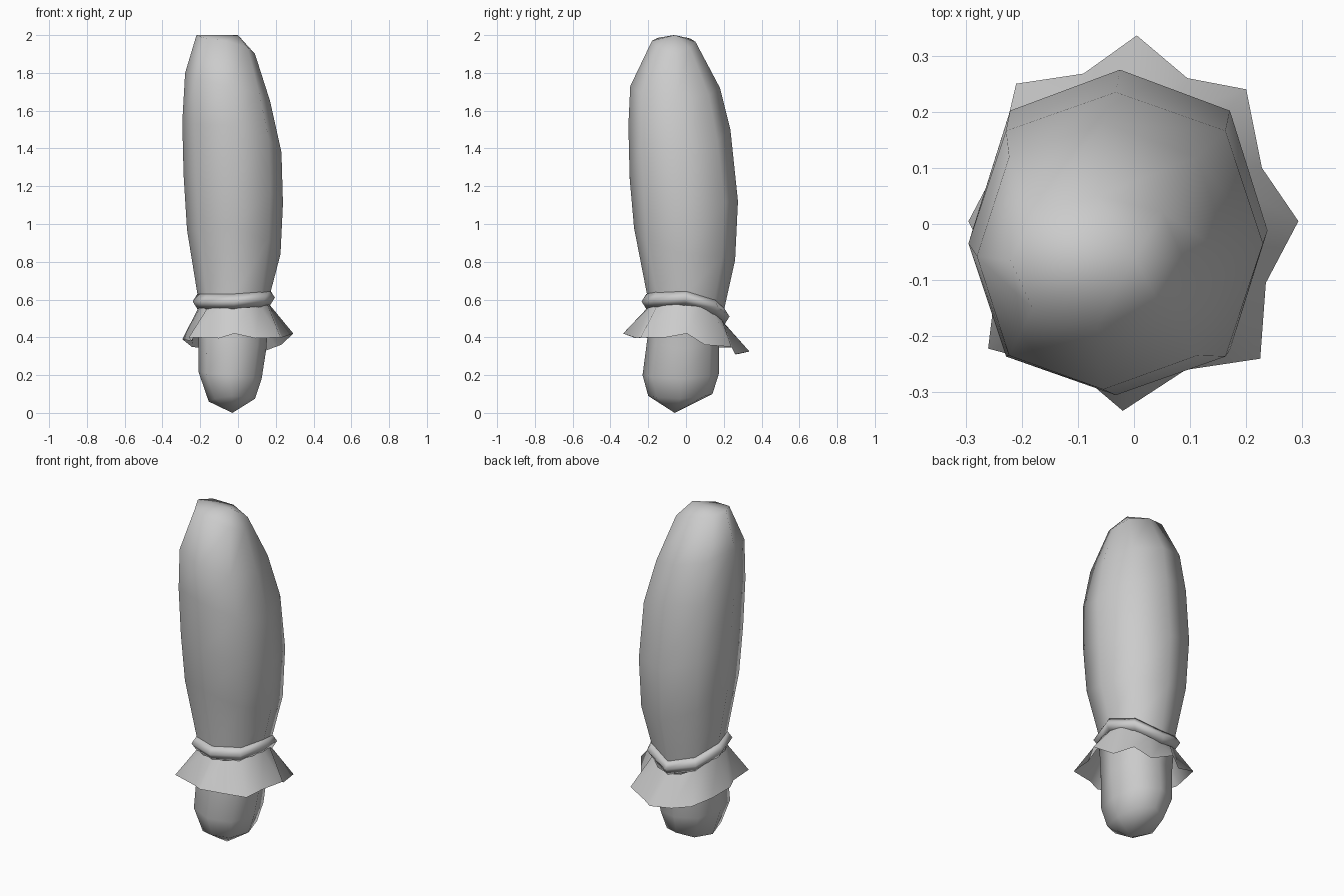
import bpy, math

if "Cube" in bpy.data.objects:
    bpy.data.objects.remove(bpy.data.objects["Cube"])

DIAG = 0.745 / math.sqrt(0.5)  # corners bulge slightly past a true ellipse


def loop(xl, xr, yf, yb, zl, zr, zf, zb, n=8, grow=0.0, lift=0.0):
    """Tilted, off-centre ring given by its left/right/front/back extremes and their heights."""
    cx, cy = (xl + xr) / 2, (yf + yb) / 2
    rx, ry = (xr - xl) / 2 + grow, (yb - yf) / 2 + grow
    pts = []
    for i in range(n):
        a = 2 * math.pi * i / n
        c, s = math.cos(a), math.sin(a)
        k = 1 + (DIAG - 1) * abs(math.sin(2 * a))
        z = c * c * (zr if c > 0 else zl) + s * s * (zb if s > 0 else zf)
        pts.append((cx + rx * c * k, cy + ry * s * k, z + lift))
    return pts


def skin(name, loops, bottom=None, top=None, closed=False, angle=180):
    """Bridge a stack of equal loops, optionally closing it with poles or into a torus."""
    n, m = len(loops[0]), len(loops)
    verts = [p for l in loops for p in l]
    faces = []
    for j in range(m if closed else m - 1):
        a, b = j * n, ((j + 1) % m) * n
        for i in range(n):
            k = (i + 1) % n
            faces.append((a + i, a + k, b + k, b + i))
    if bottom:
        verts.append(bottom)
        faces += [((i + 1) % n, i, len(verts) - 1) for i in range(n)]
    if top:
        verts.append(top)
        t = (m - 1) * n
        faces += [(t + i, t + (i + 1) % n, len(verts) - 1) for i in range(n)]
    me = bpy.data.meshes.new(name)
    me.from_pydata(verts, [], faces)
    ob = bpy.data.objects.new(name, me)
    bpy.context.collection.objects.link(ob)
    bpy.ops.object.select_all(action='DESELECT')
    ob.select_set(True)
    bpy.context.view_layer.objects.active = ob
    bpy.ops.object.shade_smooth_by_angle(angle=math.radians(angle))
    return ob


# stalk and tall closed cap: x left/right, y front/back, then heights in the same order
body = [
    (-0.155, 0.09, -0.20, 0.14, 0.06, 0.075, 0.09, 0.10),
    (-0.21, 0.125, -0.23, 0.175, 0.22, 0.18, 0.20, 0.21),
    (-0.21, 0.15, -0.205, 0.175, 0.40, 0.34, 0.39, 0.38),
    (-0.215, 0.17, -0.205, 0.20, 0.63, 0.63, 0.62, 0.54),
    (-0.27, 0.225, -0.275, 0.26, 0.97, 0.84, 0.98, 0.81),
    (-0.288, 0.238, -0.298, 0.275, 1.26, 1.11, 1.24, 1.12),
    (-0.295, 0.23, -0.305, 0.235, 1.54, 1.38, 1.52, 1.50),
    (-0.28, 0.17, -0.295, 0.18, 1.80, 1.65, 1.73, 1.72),
    (-0.22, 0.09, -0.18, 0.05, 2.00, 1.90, 1.97, 1.965),
]
skin("mushroom_body", [loop(*r) for r in body],
     bottom=(-0.03, -0.06, 0.0), top=(0.0, -0.06, 2.0))

# collar round the neck
neck = (-0.24, 0.195, -0.235, 0.23, 0.59, 0.61, 0.59, 0.51)
section = [(0.0, 0.0), (-0.025, 0.04), (-0.06, 0.0), (-0.025, -0.04)]
skin("collar", [loop(*neck, grow=g, lift=h) for g, h in section], closed=True)

# flared skirt: eight points with shallower notches between, counter-clockwise from +x
hem = [
    (0.293, 0.005, 0.42), (0.228, 0.10, 0.36), (0.20, 0.24, 0.35), (0.095, 0.26, 0.31),
    (0.005, 0.336, 0.325), (-0.09, 0.268, 0.31), (-0.21, 0.25, 0.345), (-0.245, 0.10, 0.35),
    (-0.295, 0.005, 0.39), (-0.245, -0.10, 0.38), (-0.26, -0.222, 0.40), (-0.10, -0.265, 0.395),
    (-0.02, -0.333, 0.42), (0.092, -0.26, 0.395), (0.225, -0.24, 0.40), (0.235, -0.105, 0.40),
]
skin("skirt", [hem, loop(*neck, n=16, grow=-0.03, lift=-0.035)])
